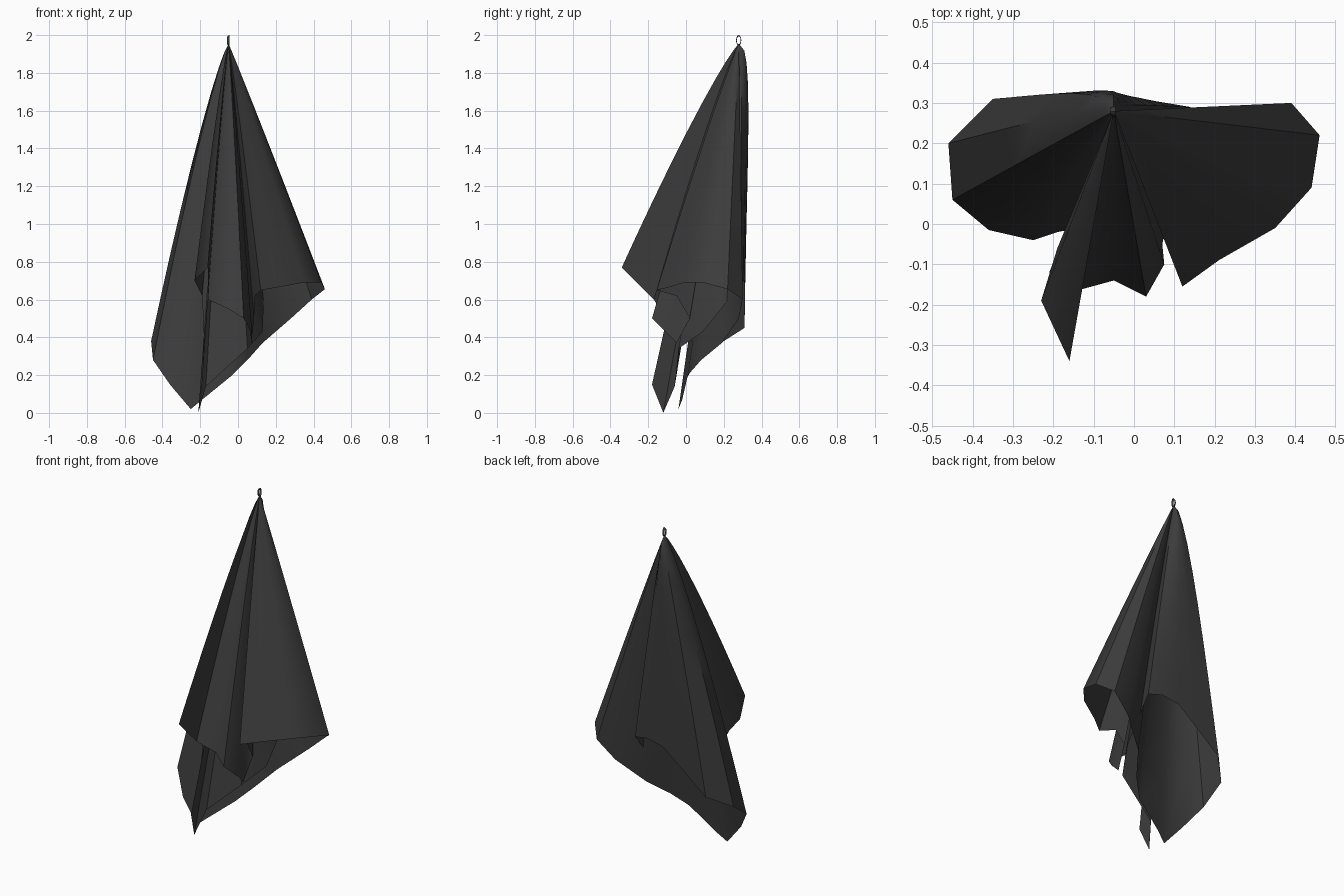
import bpy, bmesh, math

if "Cube" in bpy.data.objects:
    bpy.data.objects.remove(bpy.data.objects["Cube"])

cloth_mat = bpy.data.materials.new("charcoal cloth")
cloth_mat.diffuse_color = (0.045, 0.045, 0.045, 1)
cloth_mat.use_nodes = True
cloth_mat.node_tree.nodes["Principled BSDF"].inputs["Base Color"].default_value = cloth_mat.diffuse_color

APEX = (-0.05, 0.28, 1.955)
ROWS = [0, 0.03, 0.08, 0.16, 0.27, 0.4, 0.55, 0.7, 0.85, 1]
BACK_BULGE = [0.012, 0.03, 0.042, 0.042, 0.035, 0.015]  # first hem columns only

# Hem of the hanging cloth, followed in order along its folds
HEM = [
    # back sheet and left wing down to the left corner
    (0.14, 0.29, 0.68), (0.05, 0.305, 0.70), (-0.06, 0.31, 0.68), (-0.2, 0.31, 0.57),
    (-0.35, 0.31, 0.45), (-0.46, 0.2, 0.38), (-0.45, 0.06, 0.28),
    (-0.36, -0.015, 0.15), (-0.25, -0.04, 0.02),
    # straight edge rising behind everything to the right wing
    (-0.19, -0.02, 0.07), (-0.03, 0.01, 0.20), (0.05, 0.08, 0.28), (0.13, 0.19, 0.37),
    (0.28, 0.28, 0.50), (0.39, 0.30, 0.60),
    # right wing
    (0.46, 0.22, 0.655), (0.44, 0.09, 0.69), (0.35, -0.01, 0.69), (0.21, -0.09, 0.665),
    (0.12, -0.155, 0.65),
    # front folds
    (0.09, -0.05, 0.62), (0.085, 0.02, 0.5), (0.07, -0.05, 0.37), (0.075, -0.1, 0.42),
    (0.03, -0.18, 0.50), (-0.05, -0.14, 0.55), (-0.16, -0.17, 0.60), (-0.16, -0.34, 0.77),
    (-0.23, -0.19, 0.70), (-0.19, -0.06, 0.62), (-0.18, -0.1, 0.40),
    # narrow front corner and the inner sheet
    (-0.19, -0.18, 0.15), (-0.21, -0.12, 0.0), (-0.17, -0.06, 0.14),
    (0.05, -0.04, 0.34), (0.13, 0.09, 0.43),
]


def add_object(name, bm):
    mesh = bpy.data.meshes.new(name)
    bm.to_mesh(mesh)
    bm.free()
    mesh.materials.append(cloth_mat)
    obj = bpy.data.objects.new(name, mesh)
    bpy.context.collection.objects.link(obj)
    bpy.context.view_layer.objects.active = obj
    obj.select_set(True)
    bpy.ops.object.shade_smooth_by_angle(angle=math.radians(45))
    obj.select_set(False)
    return obj


def skin(bm, grid):
    """Join neighbouring columns of points with faces, closing the ring."""
    for a, b in zip(grid, grid[1:] + grid[:1]):
        for i in range(len(a) - 1):
            corners = list(dict.fromkeys((a[i], a[i + 1], b[i + 1], b[i])))
            bm.faces.new(corners)


# Hanging cloth: every hem point runs up to the hook point with a soft bulge
bm = bmesh.new()
top = bm.verts.new(APEX)
columns = []
for n, (hx, hy, hz) in enumerate(HEM):
    bulge = BACK_BULGE[n] if n < len(BACK_BULGE) else 0
    column = [top]
    for t in ROWS[1:]:
        s = t ** (0.9 + 0.17 * hx)
        x = APEX[0] + (hx - APEX[0]) * s
        y = APEX[1] + (hy - APEX[1]) * s + bulge * math.sin(math.pi * t ** 0.42)
        z = APEX[2] + (hz - APEX[2]) * t
        column.append(bm.verts.new((x, y, z)))
    columns.append(column)
skin(bm, columns)
add_object("hanging_cloth", bm)

# Hanging loop: a narrow ribbon bent into a ring
bm = bmesh.new()
rings = []
for i in range(12):
    a = 2 * math.pi * i / 12
    ring = []
    for dx, r in ((-0.006, 0.75), (0.006, 1.0)):
        y, z = 0.279 + 0.014 * r * math.sin(a), 1.972 - 0.028 * r * math.cos(a)
        ring.append(bm.verts.new((-0.052 + dx, y, z)))
    rings.append(ring)
skin(bm, rings)
add_object("hanging_loop", bm)
